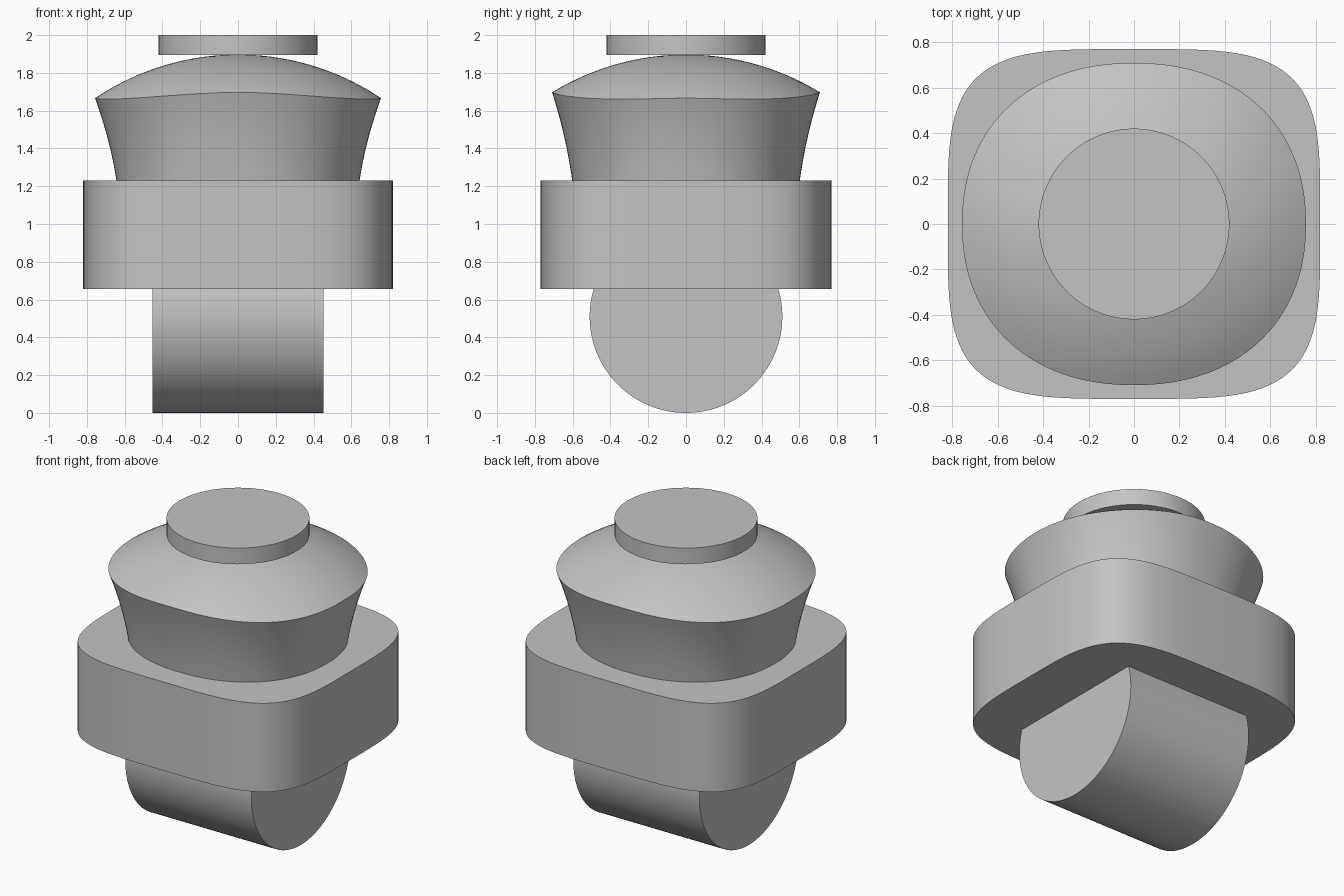
import bpy, bmesh, math

SEG = 128

cube = bpy.data.objects.get("Cube")
if cube:
    bpy.data.objects.remove(cube, do_unlink=True)

grey = bpy.data.materials.new("plain grey")
grey.use_nodes = True
tone = (0.55, 0.55, 0.55, 1)
grey.diffuse_color = tone
grey.node_tree.nodes["Principled BSDF"].inputs["Base Color"].default_value = tone


def squircle(a, b, n):
    """Superellipse outline as (x, y) points."""
    pts = []
    for i in range(SEG):
        t = 2 * math.pi * i / SEG
        c, s = math.cos(t), math.sin(t)
        pts.append((a * math.copysign(abs(c) ** (2 / n), c),
                    b * math.copysign(abs(s) ** (2 / n), s)))
    return pts


def finish(obj, angle=30):
    obj.data.materials.append(grey)
    bpy.ops.object.select_all(action='DESELECT')
    obj.select_set(True)
    bpy.context.view_layer.objects.active = obj
    bpy.ops.object.shade_smooth_by_angle(angle=math.radians(angle))


def loft(name, rings):
    """Skin a stack of rings and cap both ends."""
    bm = bmesh.new()
    loops = [[bm.verts.new(p) for p in ring] for ring in rings]
    for low, high in zip(loops, loops[1:]):
        for i in range(SEG):
            j = (i + 1) % SEG
            bm.faces.new((low[i], low[j], high[j], high[i]))
    bm.faces.new(loops[0][::-1])
    bm.faces.new(loops[-1])
    mesh = bpy.data.meshes.new(name)
    bm.to_mesh(mesh)
    bm.free()
    obj = bpy.data.objects.new(name, mesh)
    bpy.context.collection.objects.link(obj)
    finish(obj)


def cylinder(name, radius, depth, location, rotation=(0, 0, 0)):
    bpy.ops.mesh.primitive_cylinder_add(vertices=SEG, radius=radius, depth=depth,
                                        location=location, rotation=rotation)
    obj = bpy.context.object
    obj.name = name
    finish(obj)


# Round foot lying along x
cylinder("roller_foot", 0.51, 0.905, (0, 0, 0.51), (0, math.pi / 2, 0))

# Rounded square block
outline = squircle(0.82, 0.77, 4)
loft("main_block", [[(x, y, z) for x, y in outline] for z in (0.655, 1.23)])

# Flared neck whose rim follows the spherical dome
DOME_R, DOME_TOP, BASE = 1.357, 1.897, 1.23
rim = squircle(0.757, 0.709, 2.2)


def dome_z(x, y):
    return DOME_TOP - DOME_R + math.sqrt(DOME_R ** 2 - x * x - y * y)


rings = []
for k in range(13):
    t = k / 12
    scale = 0.85 + 0.09 * t + 0.06 * t * t
    rings.append([(x * scale, y * scale, BASE + t * (dome_z(x, y) - BASE))
                  for x, y in rim])
for k in range(1, 16):
    s = 1 - k / 15.5
    rings.append([(x * s, y * s, dome_z(x * s, y * s)) for x, y in rim])
loft("flared_neck_and_dome", rings)

# Flat disc on top
cylinder("top_disc", 0.42, 0.105, (0, 0, 1.9475))
